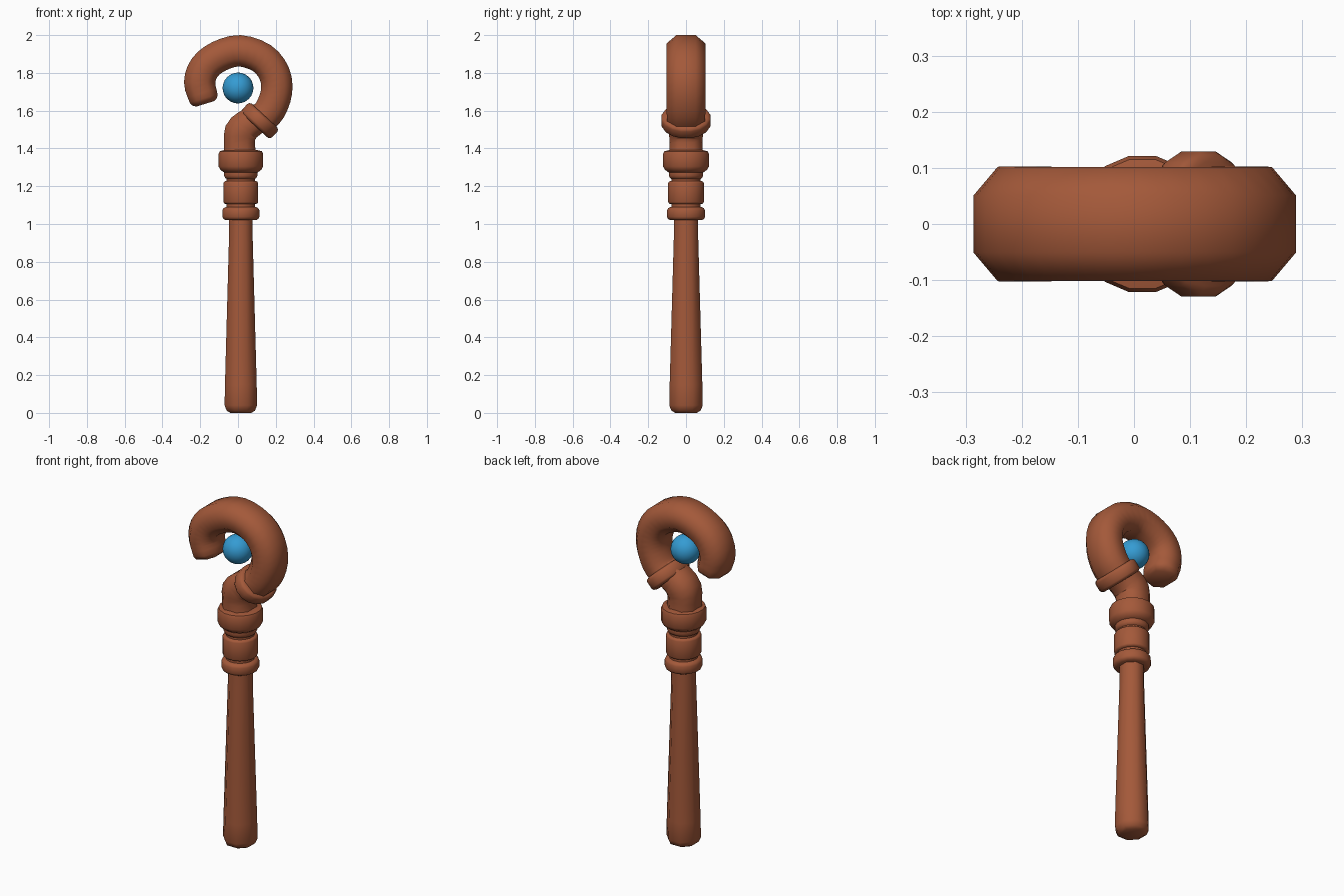
import bpy, bmesh, math
from mathutils import Vector

if "Cube" in bpy.data.objects:
    bpy.data.objects.remove(bpy.data.objects["Cube"])


def material(name, rgb):
    m = bpy.data.materials.new(name)
    m.diffuse_color = (*rgb, 1)
    m.use_nodes = True
    m.node_tree.nodes["Principled BSDF"].inputs["Base Color"].default_value = m.diffuse_color
    return m


WOOD = material("reddish brown wood", (0.37, 0.10, 0.042))
BLUE = material("blue orb", (0.035, 0.33, 0.65))

# Chunky eight-sided section: (in-plane, depth), used by the hook and neck
CHUNKY = [(1, .5), (.48, 1), (-.48, 1), (-1, .5), (-1, -.5), (-.48, -1), (.48, -1), (1, -.5)]


def ngon(n):
    return [(math.cos(2 * math.pi * (i + .5) / n) / math.cos(math.pi / n),
             math.sin(2 * math.pi * (i + .5) / n) / math.cos(math.pi / n)) for i in range(n)]


def finish(bm, name, mat, angle=52):
    bmesh.ops.recalc_face_normals(bm, faces=bm.faces)
    me = bpy.data.meshes.new(name)
    bm.to_mesh(me)
    bm.free()
    ob = bpy.data.objects.new(name, me)
    bpy.context.collection.objects.link(ob)
    me.materials.append(mat)
    bpy.ops.object.select_all(action='DESELECT')
    ob.select_set(True)
    bpy.context.view_layer.objects.active = ob
    bpy.ops.object.shade_smooth_by_angle(angle=math.radians(angle))
    return ob


def skin(name, stations, section):
    """Stations: (centre, tangent, in-plane radius, depth radius)."""
    bm = bmesh.new()
    rings = []
    for c, t, ra, rb in stations:
        t = t.normalized()
        n = Vector((t.z, 0, -t.x))
        rings.append([bm.verts.new(c + n * a * ra + Vector((0, b * rb, 0))) for a, b in section])
    k = len(section)
    for r, s in zip(rings, rings[1:]):
        for i in range(k):
            bm.faces.new((r[i], r[(i + 1) % k], s[(i + 1) % k], s[i]))
    bm.faces.new(rings[0])
    bm.faces.new(rings[-1])
    return finish(bm, name, WOOD)


def turned(name, profile, sides, centre=(0.015, 0, 0), axis=(0, 0, 1), depth=1.03):
    """Turned part from (radius, distance along axis) pairs."""
    c, t = Vector(centre), Vector(axis).normalized()
    return skin(name, [(c + t * h, t, r, r * depth) for r, h in profile], ngon(sides))


def band(name, r, lo, hi, bev, **kw):
    return turned(name, [(r - bev, lo), (r - bev * .3, lo + bev * .4), (r, lo + bev),
                         (r, hi - bev), (r - bev * .3, hi - bev * .4), (r - bev, hi)], 16, **kw)


def curve(points, steps=3):
    """Catmull-Rom path through (x, z, in-plane radius, depth radius)."""
    p = [Vector(q) for q in points]
    p = [2 * p[0] - p[1]] + p + [2 * p[-1] - p[-2]]
    out = []
    for a, b, c, d in zip(p, p[1:], p[2:], p[3:]):
        for i in range(steps):
            u = i / steps
            out.append(.5 * (2 * b + (c - a) * u + (2 * a - 5 * b + 4 * c - d) * u * u
                             + (3 * b - a - 3 * c + d) * u ** 3))
    out.append(p[-2])
    res = []
    for i, q in enumerate(out):
        d = out[min(i + 1, len(out) - 1)] - out[max(i - 1, 0)]
        res.append((Vector((q[0], 0, q[1])), Vector((d[0], 0, d[1])), q[2], q[3]))
    return res


# Tapered shaft
turned("shaft", [(.055, 0), (.075, .012), (.086, .04), (.084, .15), (.062, .95), (.062, 1.06)], 8)

# Grip collars
band("lower_collar", .098, 1.02, 1.09, .018)
turned("collar_core", [(.075, 1.05), (.075, 1.32)], 16)
band("middle_collar", .092, 1.105, 1.228, .012)
band("thin_collar", .088, 1.235, 1.30, .02)
turned("upper_collar", [(.085, 1.27), (.108, 1.287), (.118, 1.305), (.118, 1.37),
                        (.112, 1.385), (.085, 1.392)], 16)

# Bent neck
skin("neck", curve([(.012, 1.35, .086, .088), (.008, 1.43, .081, .086), (.014, 1.485, .087, .09),
                    (.05, 1.525, .082, .09), (.125, 1.57, .075, .09)], 2), CHUNKY)

# Tilted band where the hook starts
band("hook_band", .108, -.037, .037, .016, centre=(.115, 0, 1.547), axis=(.68, 0, .73), depth=1.2)

# Curled hook with a blunt end
hook = curve([(.115, 1.545, .08, .1), (.17, 1.605, .083, .102), (.204, 1.70, .083, .102),
              (.193, 1.795, .083, .102), (.128, 1.877, .083, .102), (.01, 1.917, .083, .102),
              (-.10, 1.888, .083, .102), (-.175, 1.83, .083, .102), (-.203, 1.75, .083, .102),
              (-.182, 1.665, .077, .1)])
c, t, ra, rb = hook[-1]
t = t.normalized()
hook += [(c + t * .018, t, ra * .9, rb * .9), (c + t * .03, t, ra * .65, rb * .65)]
skin("hook", hook, CHUNKY)

# Floating orb
bm = bmesh.new()
bmesh.ops.create_icosphere(bm, subdivisions=3, radius=.082)
bmesh.ops.translate(bm, verts=bm.verts, vec=(0, 0, 1.72))
finish(bm, "orb", BLUE)
